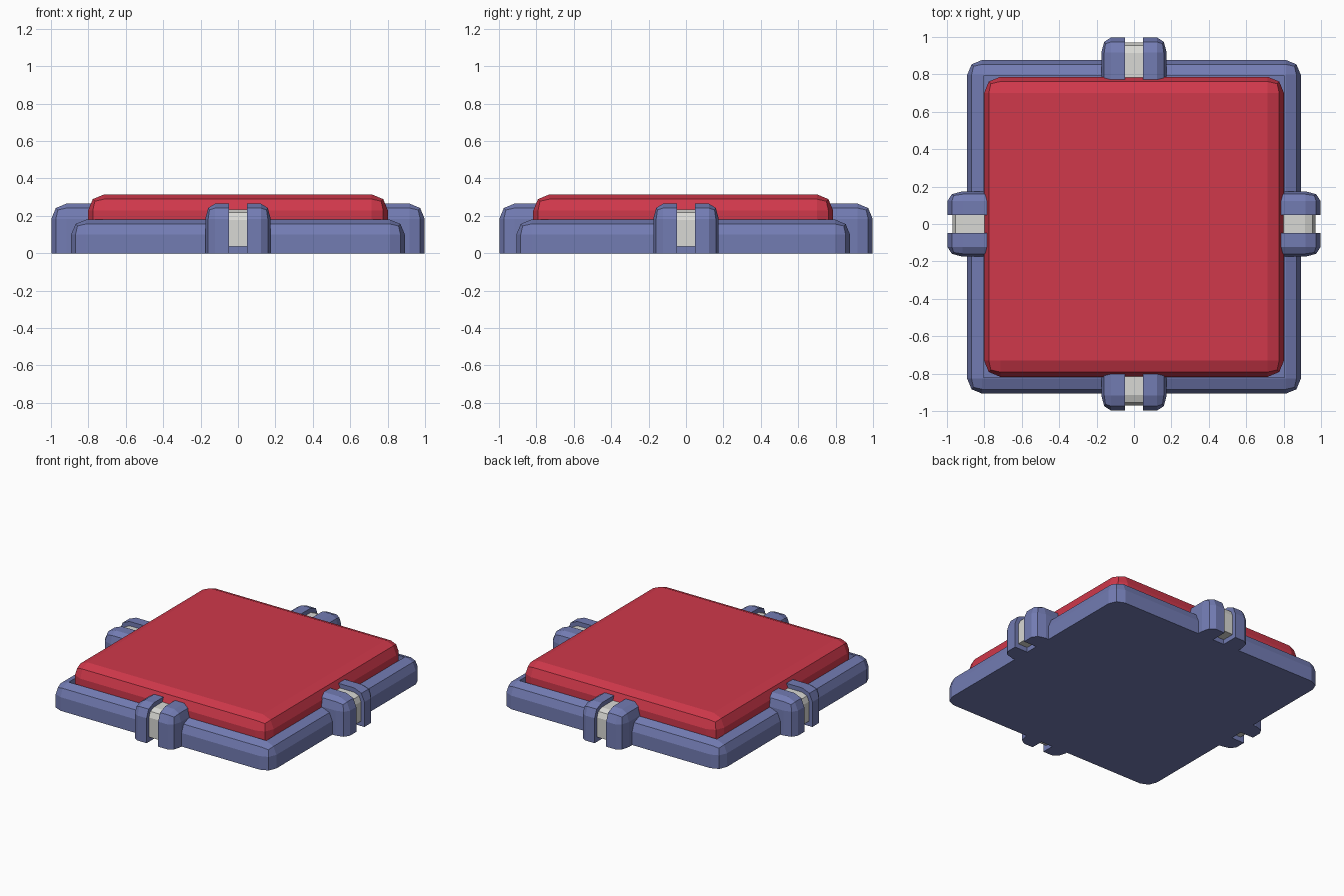
import bpy, bmesh, math
from mathutils import Matrix, Vector

if "Cube" in bpy.data.objects:
    bpy.data.objects.remove(bpy.data.objects["Cube"])


def material(name, rgb):
    m = bpy.data.materials.new(name)
    m.diffuse_color = (*rgb, 1)
    m.use_nodes = True
    m.node_tree.nodes["Principled BSDF"].inputs["Base Color"].default_value = m.diffuse_color
    return m


BLUE = material("slate blue", (0.17, 0.20, 0.45))
RED = material("red", (0.63, 0.040, 0.070))
GREY = material("light grey", (0.69, 0.69, 0.66))


def box(lo, hi, bevel, flat, squeeze=1.0):
    """Box with two-step bevels; edges lying on a 'flat' (axis, value) plane stay sharp.
    squeeze narrows the bevel along x."""
    bm = bmesh.new()
    bmesh.ops.create_cube(bm, size=1)
    lo, hi = Vector(lo), Vector(hi)
    for v in bm.verts:
        v.co = Vector([lo[i] if v.co[i] < 0 else hi[i] for i in range(3)])

    def sharp(e):
        return any(all(abs(v.co[a] - val) < 1e-5 for v in e.verts) for a, val in flat)

    edges = [e for e in bm.edges if not sharp(e)]
    bmesh.ops.scale(bm, vec=(1 / squeeze, 1, 1), verts=bm.verts)
    bmesh.ops.bevel(bm, geom=edges, offset=bevel, offset_type='OFFSET', segments=2,
                    profile=0.5, affect='EDGES', clamp_overlap=True)
    bmesh.ops.scale(bm, vec=(squeeze, 1, 1), verts=bm.verts)
    return bm


def finish(bm, name, mat, matrix=Matrix()):
    bm.transform(matrix)
    bmesh.ops.recalc_face_normals(bm, faces=bm.faces)
    me = bpy.data.meshes.new(name)
    bm.to_mesh(me)
    bm.free()
    me.materials.append(mat)
    ob = bpy.data.objects.new(name, me)
    bpy.context.collection.objects.link(ob)
    return ob


YC = -0.015  # tray and pad sit slightly forward

# tray with a shallow square recess for the pad
bm = box((-0.892, YC - 0.892, 0), (0.892, YC + 0.892, 0.18), 0.08, [(2, 0)])
bm.normal_update()
top = max((f for f in bm.faces if f.normal.z > 0.99), key=lambda f: f.calc_area())
bmesh.ops.inset_region(bm, faces=[top], thickness=0.009)
down = bmesh.ops.extrude_face_region(bm, geom=[top])
bmesh.ops.translate(bm, vec=(0, 0, -0.08),
                    verts=[g for g in down["geom"] if isinstance(g, bmesh.types.BMVert)])
if top.is_valid:
    bmesh.ops.delete(bm, geom=[top], context='FACES')
finish(bm, "tray", BLUE)

# red pad resting in the recess
finish(box((-0.802, YC - 0.802, 0.10), (0.802, YC + 0.802, 0.315), 0.087, [(2, 0.10)]),
       "pad", RED)

# four clips: two brackets each with a grey pin between
for i, side in enumerate(("front", "right", "back", "left")):
    turn = Matrix.Rotation(math.radians(90 * i), 4, 'Z')
    for s, hand in ((-1, "left"), (1, "right")):
        inner, outer = s * 0.047, s * 0.175
        bm = box((min(inner, outer), -0.998, 0), (max(inner, outer), -0.72, 0.266), 0.082,
                 [(2, 0), (0, inner), (1, -0.72)], 0.65)
        finish(bm, f"{side}_clip_{hand}_bracket", BLUE, turn)
    bm = box((-0.047, -0.97, 0.035), (0.047, -0.72, 0.234), 0.055,
             [(2, 0.035), (0, -0.047), (0, 0.047), (1, -0.72)])
    finish(bm, f"{side}_clip_pin", GREY, turn)
